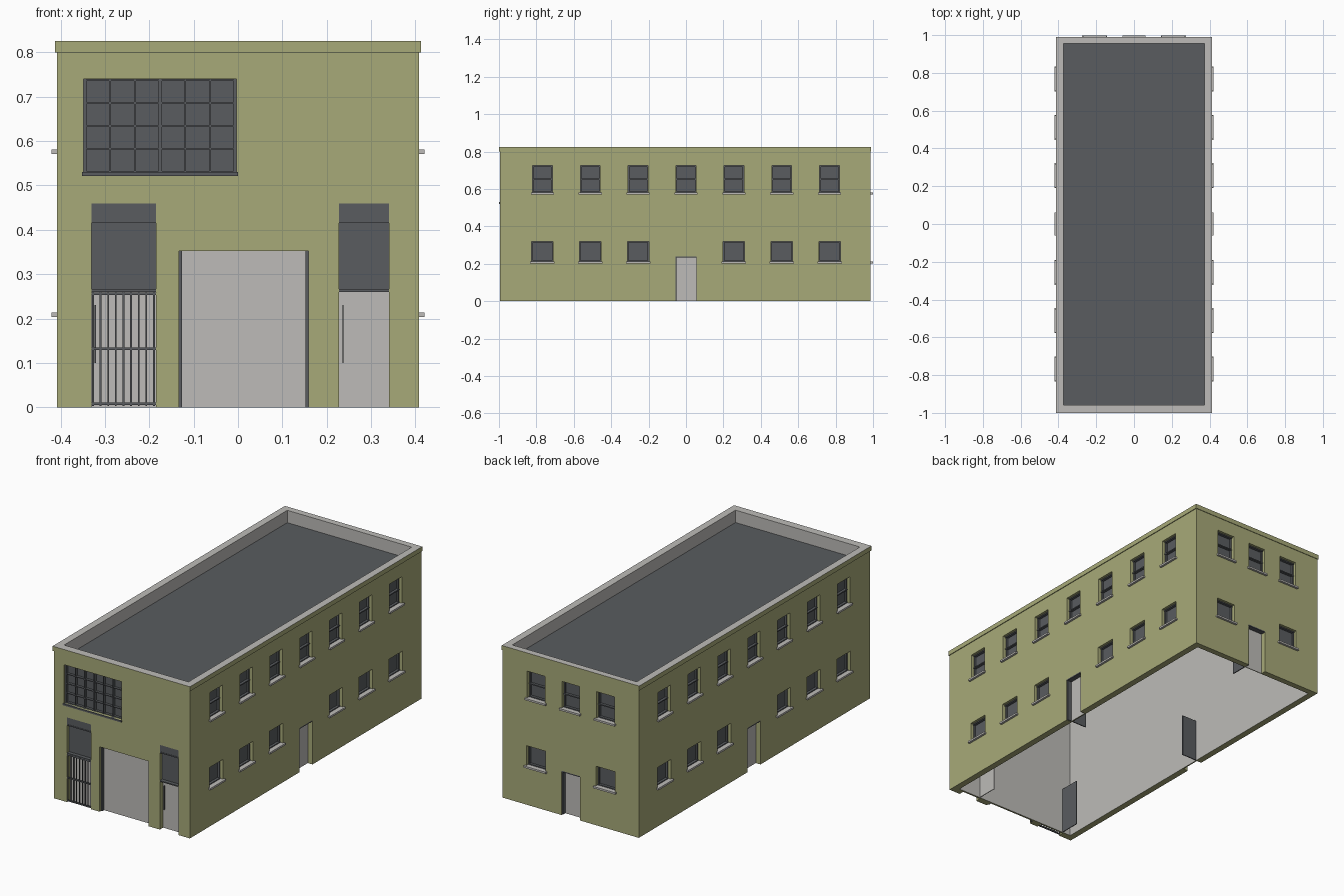
import bpy, bmesh
from mathutils import Matrix, Vector

cube = bpy.data.objects.get("Cube")
if cube:
    bpy.data.objects.remove(cube, do_unlink=True)


def material(name, rgb):
    m = bpy.data.materials.new(name)
    m.use_nodes = True
    m.diffuse_color = (*rgb, 1)
    m.node_tree.nodes["Principled BSDF"].inputs["Base Color"].default_value = (*rgb, 1)
    return m


MATS = [material("olive_wall", (0.39, 0.40, 0.19)),
        material("light_grey", (0.51, 0.50, 0.48)),
        material("dark_grey", (0.10, 0.107, 0.115))]
OLIVE, LIGHT, DARK = range(3)

HX, FRONT, BACK = 0.408, -0.995, 0.987     # outer wall faces
RECESS = 0.028
INWARD = {"front": Vector((0, 1, 0)), "back": Vector((0, -1, 0)),
          "right": Vector((-1, 0, 0)), "left": Vector((1, 0, 0))}


def add_box(bm, lo, hi, mat):
    """Add an axis-aligned box and return its faces."""
    lo, hi = Vector(lo), Vector(hi)
    size = hi - lo
    mtx = Matrix.Translation((lo + hi) / 2) @ Matrix.Diagonal((*size, 1))
    verts = bmesh.ops.create_cube(bm, size=1, matrix=mtx)["verts"]
    faces = {f for v in verts for f in v.link_faces}
    for f in faces:
        f.normal_update()
        f.material_index = mat
    return faces


def wall_box(bm, wall, u0, u1, z0, z1, d0, d1, mat, back=None):
    """Box placed on a wall: u along it, d = depth inward from its outer face."""
    if wall in ("front", "back"):
        ys = sorted((FRONT + d if wall == "front" else BACK - d) for d in (d0, d1))
        faces = add_box(bm, (u0, ys[0], z0), (u1, ys[1], z1), mat)
    else:
        xs = sorted((HX - d if wall == "right" else d - HX) for d in (d0, d1))
        faces = add_box(bm, (xs[0], u0, z0), (xs[1], u1, z1), mat)
    if back is not None:
        for f in faces:
            if f.normal.dot(INWARD[wall]) > 0.9:
                f.material_index = back


def finish(name, bm):
    mesh = bpy.data.meshes.new(name)
    bm.to_mesh(mesh)
    bm.free()
    for m in MATS:
        mesh.materials.append(m)
    obj = bpy.data.objects.new(name, mesh)
    bpy.context.collection.objects.link(obj)
    return obj


def cut(obj, bm):
    """Subtract the boxes in bm from obj, keeping their face colours."""
    cutter = finish("cutter", bm)
    cutter.hide_render = True
    mod = obj.modifiers.new("cut", "BOOLEAN")
    mod.operation, mod.solver, mod.object = "DIFFERENCE", "EXACT", cutter
    bpy.context.view_layer.objects.active = obj
    bpy.ops.object.modifier_apply(modifier=mod.name)
    bpy.data.objects.remove(cutter, do_unlink=True)


def parapet_cutter(bm):
    add_box(bm, (-0.373, -0.957, 0.755), (0.373, 0.955, 0.9), LIGHT)


# Hollow building shell
bm = bmesh.new()
add_box(bm, (-HX, FRONT, 0), (HX, BACK, 0.8), OLIVE)
building = finish("building_walls", bm)
bm = bmesh.new()
add_box(bm, (-0.373, -0.957, -0.1), (0.373, 0.955, 0.74), LIGHT)
parapet_cutter(bm)
cut(building, bm)

# Parapet cap band with a light top
bm = bmesh.new()
for f in add_box(bm, (-0.412, -1, 0.8), (0.412, 0.99, 0.825), OLIVE):
    if f.normal.z > 0.9:
        f.material_index = LIGHT
cap = finish("parapet_cap", bm)
bm = bmesh.new()
parapet_cutter(bm)
cut(cap, bm)

# Flat roof covering
bm = bmesh.new()
add_box(bm, (-0.373, -0.957, 0.754), (0.373, 0.955, 0.758), DARK)
finish("roof", bm)

# Window layout: (wall, centre, is_upper)
side_spots = [-0.768 + 0.256 * i for i in range(7)]
windows = [("back", u, up) for u in (-0.208, 0, 0.208) for up in (True, False) if up or u]
for wall in ("left", "right"):
    for i, u in enumerate(side_spots):
        windows += [(wall, u, True)] + ([(wall, u, False)] if i != 3 else [])

openings, frames, sills = bmesh.new(), bmesh.new(), bmesh.new()
for wall, u, upper in windows:
    half, z0, z1 = (0.053, 0.58, 0.725) if upper else (0.057, 0.212, 0.32)
    wall_box(openings, wall, u - half, u + half, z0, z1, -0.05, RECESS, OLIVE, DARK)
    wall_box(sills, wall, u - half - 0.009, u + half + 0.009, z0 - 0.009, z0 + 0.001,
             -0.012, RECESS, LIGHT)
    # Sash frame, with a meeting rail on the upper storey
    t = 0.006
    for a in (u - half, u + half - t):
        wall_box(frames, wall, a, a + t, z0, z1, 0.018, RECESS, DARK)
    rails = [z0, z1 - t] + ([(z0 + z1) / 2 - t / 2] if upper else [])
    for z in rails:
        wall_box(frames, wall, u - half, u + half, z, z + t, 0.014, RECESS, DARK)
finish("window_frames", frames)
finish("window_sills", sills)

# Side and back doors: recessed doorway, dark head, leaf swung inward
leaves = bmesh.new()
for wall, hinge in (("right", -0.055), ("left", 0.05), ("back", 0.05)):
    wall_box(openings, wall, -0.055, 0.055, -0.05, 0.24, -0.05, RECESS, OLIVE, LIGHT)
    wall_box(leaves, wall, hinge, hinge + 0.005, 0.002, 0.235, 0.004, 0.125, DARK)
    wall_box(leaves, wall, -0.055, 0.055, 0.234, 0.24, 0, RECESS, DARK)

# Front entrances: shutter box, transom glass, doorway and leaf
entrances, grille = bmesh.new(), bmesh.new()
for x0, x1, leaf in ((-0.33, -0.185, DARK), (0.228, 0.34, LIGHT)):
    wall_box(openings, "front", x0, x1, -0.05, 0.459, -0.05, RECESS, OLIVE, LIGHT)
    wall_box(entrances, "front", x0, x1, 0.417, 0.459, 0.002, RECESS, DARK)
    wall_box(entrances, "front", x0, x1, 0.265, 0.417, 0.02, RECESS, DARK)
    for z in (0.26, 0.415):
        wall_box(entrances, "front", x0, x1, z, z + 0.006, 0.0, RECESS, DARK)
    wall_box(leaves, "front", x0 + 0.004, x0 + 0.008, 0.002, 0.258, RECESS, 0.15, leaf)
    wall_box(leaves, "front", x0 + 0.007, x0 + 0.01, 0.1, 0.23, 0.02, RECESS, DARK)
finish("front_entrances", entrances)
finish("door_leaves", leaves)

# Security gate on one entrance
for i in range(9):
    x = -0.327 + i * 0.0172
    wall_box(grille, "front", x - 0.002, x + 0.002, 0.003, 0.26, 0.004, 0.008, DARK)
for z in (0.005, 0.129, 0.253):
    wall_box(grille, "front", -0.332, -0.183, z, z + 0.006, 0.001, 0.009, DARK)
finish("security_gate", grille)

# Garage doorway with guide rails
wall_box(openings, "front", -0.133, 0.159, -0.05, 0.352, -0.05, RECESS, OLIVE, LIGHT)
rails = bmesh.new()
for x in (-0.133, 0.152):
    wall_box(rails, "front", x, x + 0.007, 0, 0.352, 0.012, RECESS, DARK)
finish("garage_guide_rails", rails)

# Large gridded front window
wall_box(openings, "front", -0.348, -0.003, 0.53, 0.74, -0.05, RECESS, OLIVE, DARK)
big = bmesh.new()
for i in range(7):
    x = -0.345 + i * 0.0565
    t = 0.004 if i in (0, 3, 6) else 0.002
    wall_box(big, "front", x - t, x + t, 0.53, 0.74, 0.012, RECESS, DARK)
for i in range(5):
    z = 0.531 + i * 0.0515
    wall_box(big, "front", -0.348, -0.003, z - 0.002, z + 0.002, 0.014, RECESS, DARK)
wall_box(big, "front", -0.352, 0.0, 0.521, 0.53, -0.005, RECESS, DARK)
finish("large_front_window", big)

cut(building, openings)
